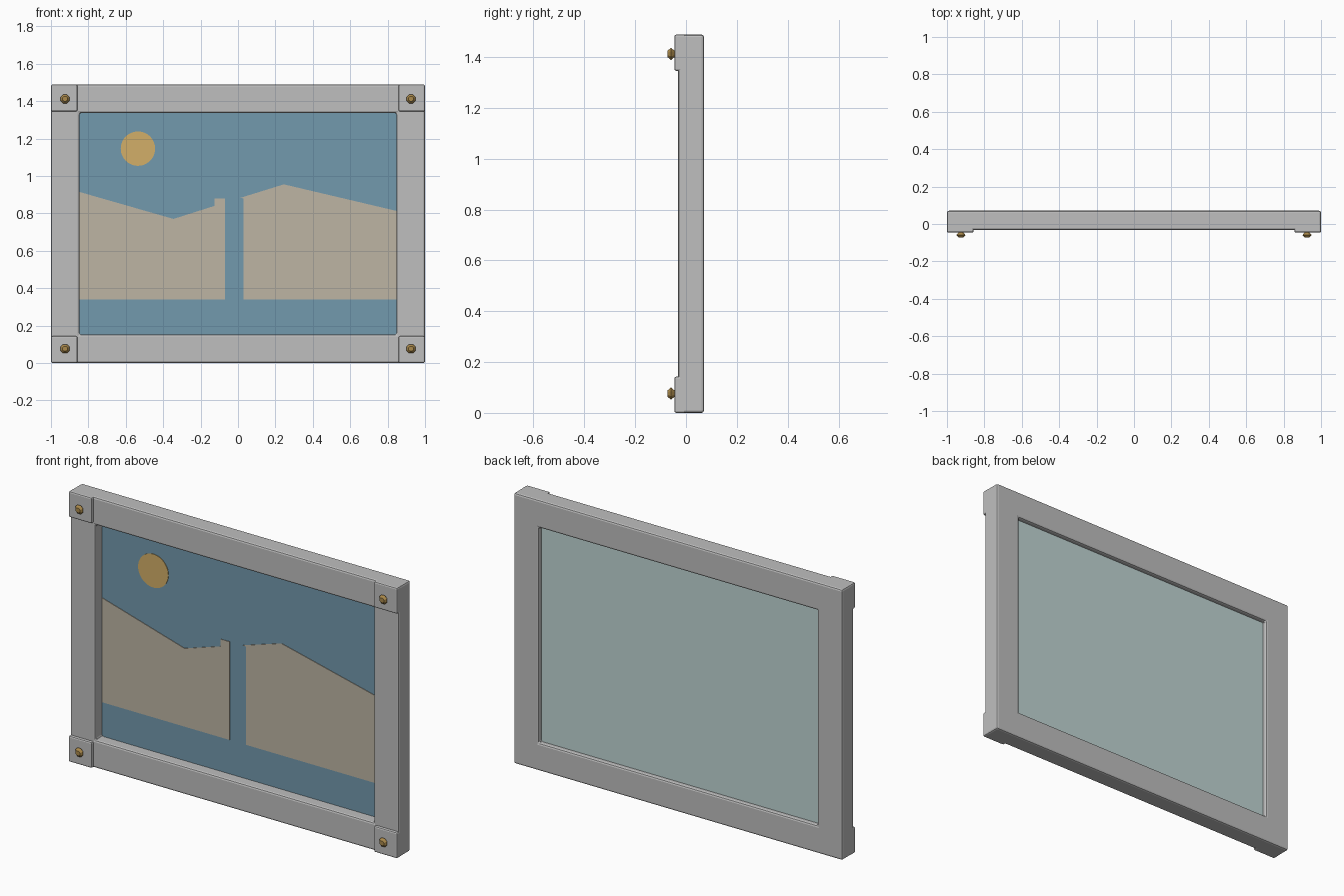
import bpy, bmesh
from math import pi
from mathutils import Matrix

cube = bpy.data.objects.get("Cube")
if cube:
    bpy.data.objects.remove(cube, do_unlink=True)

HEIGHT, BORDER = 1.488, 0.152
MID = HEIGHT / 2
FRONT, BACK = -0.031, 0.071


def material(name, r, g, b):
    m = bpy.data.materials.new(name)
    m.use_nodes = True
    m.diffuse_color = (r, g, b, 1)
    bsdf = next(n for n in m.node_tree.nodes if n.type == 'BSDF_PRINCIPLED')
    bsdf.inputs["Base Color"].default_value = (r, g, b, 1)
    bsdf.inputs["Roughness"].default_value = 0.6
    return m


grey = material("frame grey", 0.52, 0.52, 0.52)
sky_blue = material("sky blue", 0.17, 0.32, 0.42)
sand = material("sand", 0.51, 0.46, 0.37)
sun_gold = material("sun gold", 0.65, 0.43, 0.14)
pale_glass = material("pale backing", 0.53, 0.67, 0.66)
brass = material("brass", 0.40, 0.25, 0.07)


def finish(bm, name, mat, bevel=0):
    bmesh.ops.recalc_face_normals(bm, faces=bm.faces)
    me = bpy.data.meshes.new(name)
    bm.to_mesh(me)
    bm.free()
    me.materials.append(mat)
    ob = bpy.data.objects.new(name, me)
    bpy.context.collection.objects.link(ob)
    if bevel:
        mod = ob.modifiers.new("Bevel", 'BEVEL')
        mod.width, mod.segments = bevel, 2
    return ob


def box(name, mat, x0, x1, y0, y1, z0, z1, bevel=0):
    bm = bmesh.new()
    bmesh.ops.create_cube(bm, size=1)
    for v in bm.verts:
        v.co = (x1 if v.co.x > 0 else x0, y1 if v.co.y > 0 else y0,
                z1 if v.co.z > 0 else z0)
    return finish(bm, name, mat, bevel)


def plate(name, mat, outline, y0, y1):
    """Thin plate with an outline in x and z."""
    bm = bmesh.new()
    face = bm.faces.new([bm.verts.new((x, y0, z)) for x, z in outline])
    new = bmesh.ops.extrude_face_region(bm, geom=[face])["geom"]
    for v in new:
        if isinstance(v, bmesh.types.BMVert):
            v.co.y = y1
    if face.is_valid is False or len(bm.faces) < len(outline) + 2:
        bm.faces.new([v for v in bm.verts if v.co.y == y0])
    return finish(bm, name, mat)


# Frame: four-cornered ring swept from a rectangular section
bm = bmesh.new()
section = [(0, FRONT), (0, BACK), (BORDER, BACK), (BORDER, FRONT)]
rings = []
for sx, sz in ((-1, -1), (1, -1), (1, 1), (-1, 1)):
    rings.append([bm.verts.new((sx * (1 - d), y, MID + sz * (MID - d)))
                  for d, y in section])
for i in range(4):
    a, b = rings[i], rings[(i + 1) % 4]
    for j in range(4):
        k = (j + 1) % 4
        bm.faces.new((a[j], a[k], b[k], b[j]))
finish(bm, "frame", grey, 0.01)

# Picture layers
low, high, side = 0.14, HEIGHT - 0.14, 0.86
box("picture_sky", sky_blue, -side, side, 0.03, 0.036, low, high)
box("back_panel", pale_glass, -side, side, 0.036, 0.045, low, high)
plate("left_hill", sand,
      [(-side, 0.34), (-0.07, 0.34), (-0.07, 0.88), (-0.125, 0.88),
       (-0.125, 0.84), (-0.345, 0.77), (-side, 0.918)], 0.027, 0.031)
plate("right_hill", sand,
      [(0.03, 0.34), (side, 0.34), (side, 0.81), (0.245, 0.955),
       (0.01, 0.882), (0.03, 0.88)], 0.027, 0.031)

bm = bmesh.new()
bmesh.ops.create_cone(bm, cap_ends=True, segments=48, radius1=0.092,
                      radius2=0.092, depth=0.004,
                      matrix=Matrix.Translation((-0.535, 0.029, 1.146))
                      @ Matrix.Rotation(pi / 2, 4, 'X'))
finish(bm, "sun", sun_gold)

# Corner blocks, each with a faceted stud
for sx, lr in ((-1, "right"), (1, "left")):
    for sz, tb in ((-1, "bottom"), (1, "top")):
        xs = sorted((sx * 0.858, sx))
        zs = sorted((MID + sz * (MID - 0.143), MID + sz * MID))
        box(f"{tb}_{lr}_corner_block", grey, *xs, -0.046, 0.0, *zs, 0.008)

        bm = bmesh.new()
        spot = (Matrix.Translation((sx * 0.925, -0.059, MID + sz * 0.668))
                @ Matrix.Rotation(pi / 2, 4, 'X'))
        for half in (-1, 1):
            bmesh.ops.create_cone(
                bm, cap_ends=False, segments=8, radius1=0.026, radius2=0.014,
                depth=0.013, matrix=spot @ Matrix.Rotation(pi / 8, 4, 'Z')
                @ Matrix.Scale(half, 4, (0, 0, 1))
                @ Matrix.Translation((0, 0, 0.0065)))
        bmesh.ops.remove_doubles(bm, verts=bm.verts, dist=0.0005)
        bmesh.ops.holes_fill(bm, edges=bm.edges, sides=8)
        finish(bm, f"{tb}_{lr}_stud", brass)
